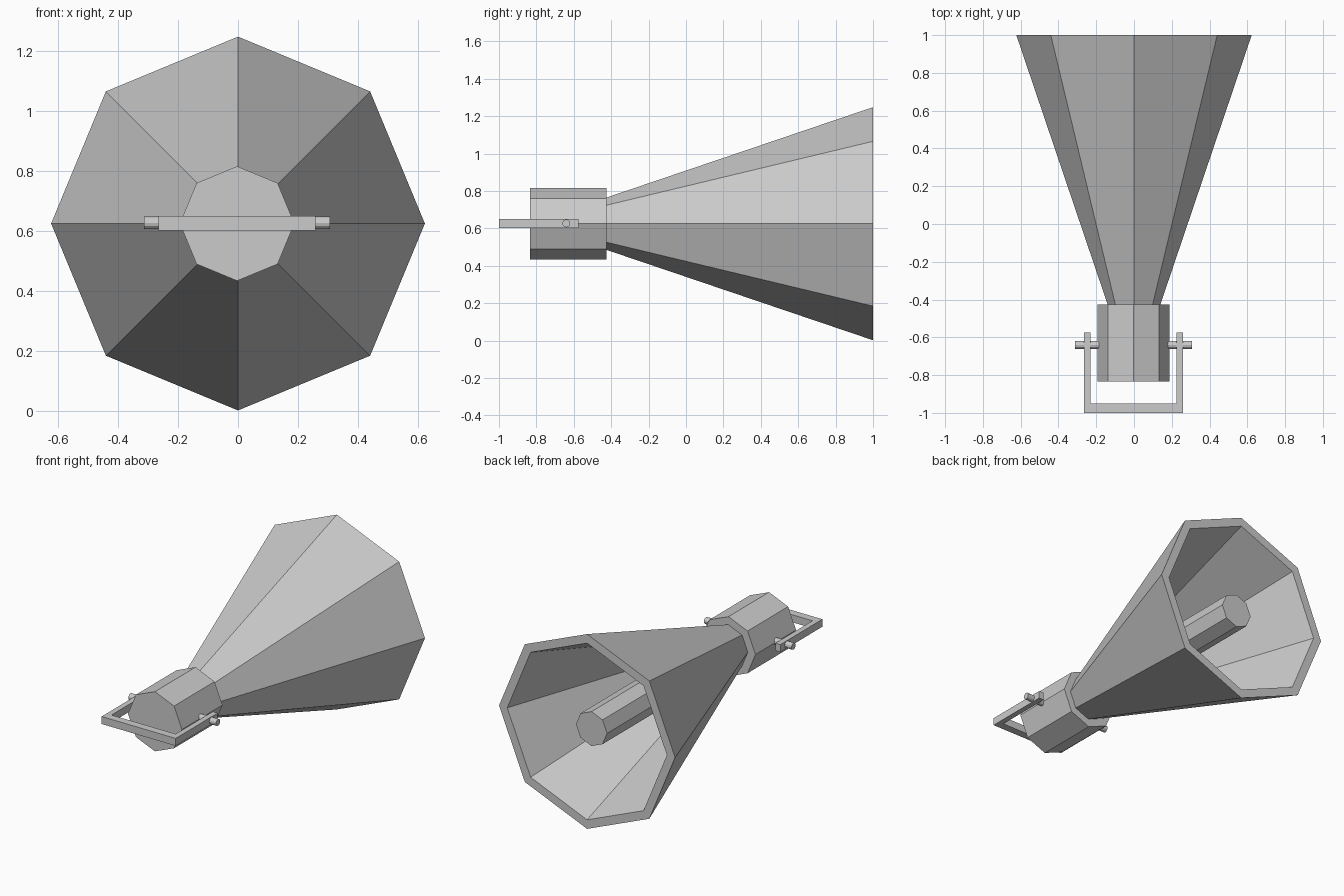
import bpy, bmesh, math
from mathutils import Matrix, Vector

if "Cube" in bpy.data.objects:
    bpy.data.objects.remove(bpy.data.objects["Cube"])

AXIS_Z = 0.625   # height of the horn axis
SHIFT = -0.003   # small sideways offset of body and bracket

grey = bpy.data.materials.new("grey metal")
grey.use_nodes = True
colour = (0.6, 0.6, 0.6, 1)
grey.diffuse_color = colour
grey.node_tree.nodes["Principled BSDF"].inputs["Base Color"].default_value = colour


def finish(name, bm):
    bmesh.ops.recalc_face_normals(bm, faces=bm.faces)
    mesh = bpy.data.meshes.new(name)
    bm.to_mesh(mesh)
    bm.free()
    mesh.materials.append(grey)
    obj = bpy.data.objects.new(name, mesh)
    bpy.context.collection.objects.link(obj)
    return obj


def lathe(name, profile, sides=8, x=0.0, closed=False):
    """Faceted solid around the y axis from (y, radius) pairs."""
    bm = bmesh.new()
    rings = []
    for y, r in profile:
        angles = [math.tau * i / sides for i in range(sides)]
        rings.append([bm.verts.new((x + r * math.sin(a), y, AXIS_Z + r * math.cos(a)))
                      for a in angles])
    pairs = list(zip(rings, rings[1:]))
    if closed:
        pairs.append((rings[-1], rings[0]))
    else:
        bm.faces.new(rings[0])
        bm.faces.new(rings[-1])
    for a, b in pairs:
        for i in range(sides):
            j = (i + 1) % sides
            bm.faces.new((a[i], a[j], b[j], b[i]))
    return finish(name, bm)


# Flared horn with a thick open rim, driver body and inner tube
lathe("horn", [(-0.425, 0.14), (1, 0.623), (1, 0.565), (-0.425, 0.08)], closed=True)
lathe("driver_body", [(-0.835, 0.191), (-0.425, 0.191)], x=SHIFT)
lathe("inner_tube", [(-0.42, 0.11), (0.955, 0.11)])

# U-shaped bracket: a flat outline extruded upwards
half, inner = 0.262, 0.227
outline = [(-half, -0.575), (-half, -1), (half, -1), (half, -0.575),
           (inner, -0.575), (inner, -0.95), (-inner, -0.95), (-inner, -0.575)]
bm = bmesh.new()
face = bm.faces.new([bm.verts.new((x + SHIFT, y, 0.602)) for x, y in outline])
extruded = bmesh.ops.extrude_face_region(bm, geom=[face])["geom"]
top = [v for v in extruded if isinstance(v, bmesh.types.BMVert)]
bmesh.ops.translate(bm, verts=top, vec=Vector((0, 0, 0.048)))
finish("bracket", bm)

# Pivot pins joining the bracket arms to the body
for name, side in (("left_pin", 1), ("right_pin", -1)):
    bm = bmesh.new()
    place = Matrix.Translation((SHIFT + side * 0.245, -0.64, AXIS_Z + 0.002))
    bmesh.ops.create_cone(bm, cap_ends=True, segments=12, radius1=0.021, radius2=0.021,
                          depth=0.13, matrix=place @ Matrix.Rotation(math.pi / 2, 4, "Y"))
    finish(name, bm)
